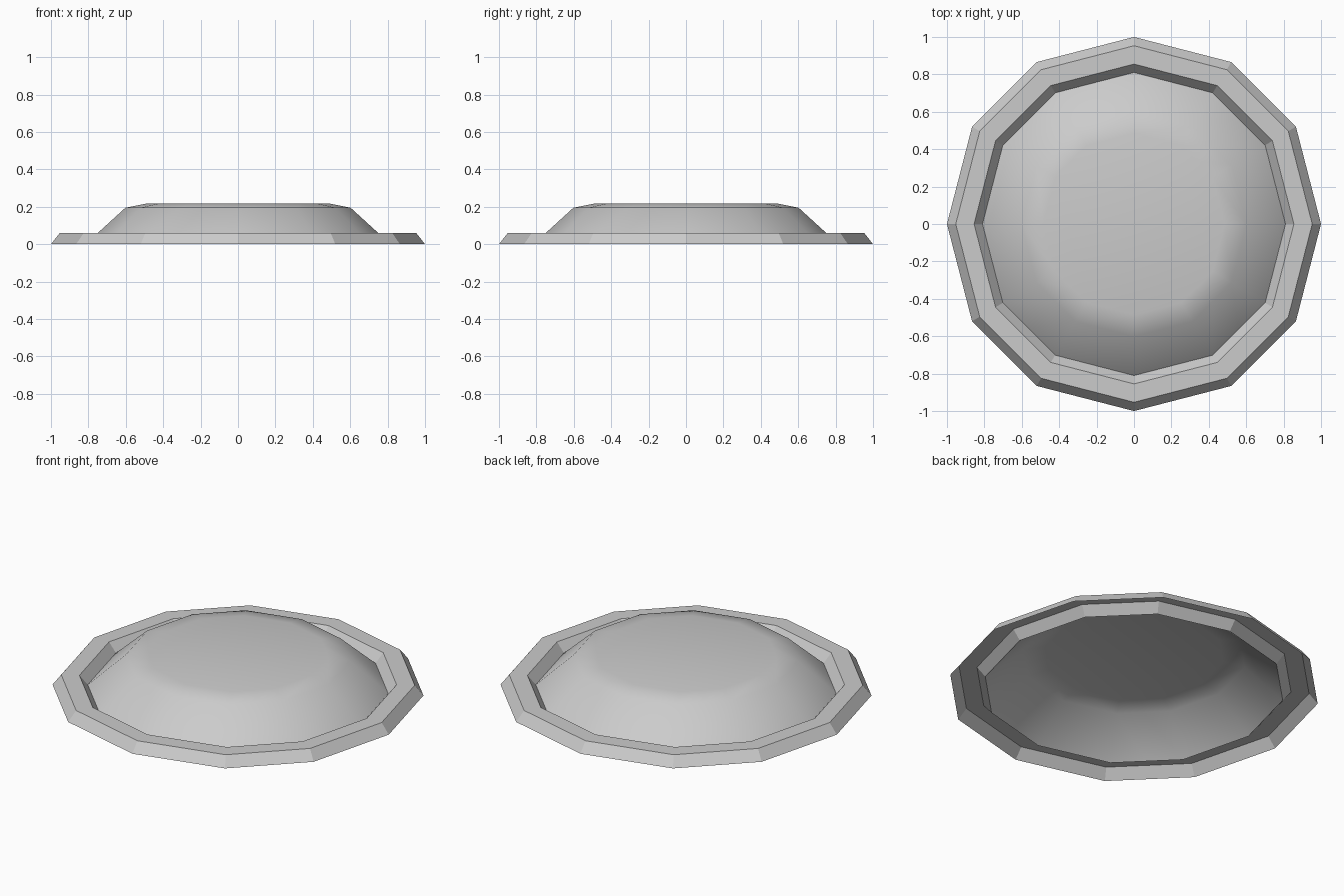
import bpy, bmesh
from math import sin, cos, radians

if "Cube" in bpy.data.objects:
    bpy.data.objects.remove(bpy.data.objects["Cube"])

# Outline: sixteen points, (angle, relative radius), repeated per quarter
QUARTER = [(0, 1.0), (31, 1.01), (45, 0.98), (59, 1.01)]
OUTLINE = [(a + 90 * q, s) for q in range(4) for a, s in QUARTER]


def lathe(name, profile, cap=False):
    """Sweep a (radius, z) profile, outside to inside, round the outline."""
    bm = bmesh.new()
    rings = []
    for r, z in profile:
        rings.append([bm.verts.new((r * s * cos(radians(a)), r * s * sin(radians(a)), z))
                      for a, s in OUTLINE])
    n = len(OUTLINE)
    for lo, hi in zip(rings, rings[1:]):
        for i in range(n):
            j = (i + 1) % n
            bm.faces.new((lo[i], lo[j], hi[j], hi[i]))
    if cap:
        bm.faces.new(rings[-1])
    mesh = bpy.data.meshes.new(name)
    bm.to_mesh(mesh)
    bm.free()
    obj = bpy.data.objects.new(name, mesh)
    bpy.context.collection.objects.link(obj)
    return obj


# Rim: open-bottomed raised band with sloping sides
lathe("rim", [(1.0, 0.0), (0.953, 0.06), (0.855, 0.06), (0.81, 0.005)])

# Dome: thin smooth shell with a flattened top
dome = lathe("dome", [(0.81, 0.005), (0.602, 0.195), (0.485, 0.218)], cap=True)
for f in dome.data.polygons:
    f.use_smooth = True
